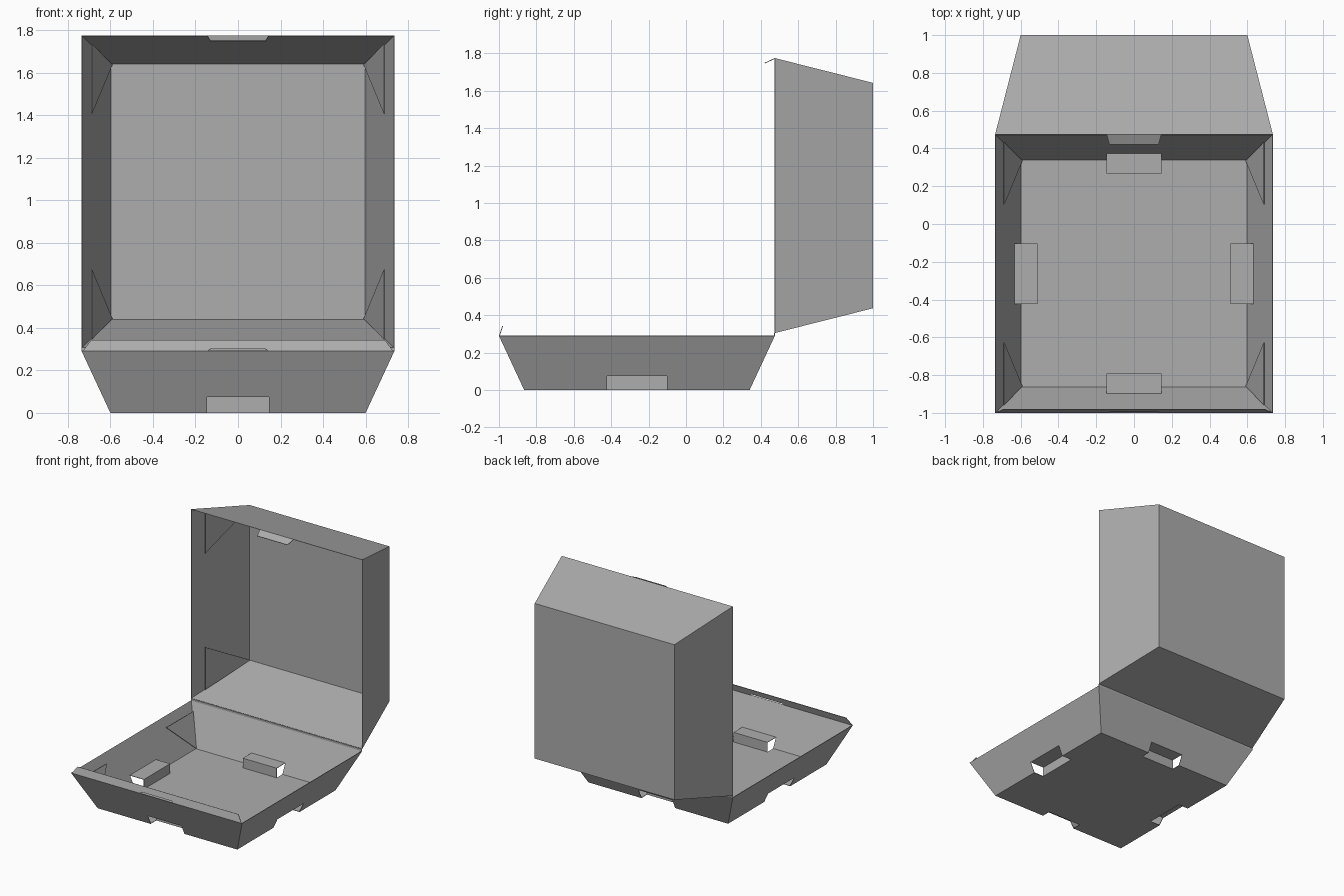
import bpy, bmesh, math
from mathutils import Vector

if "Cube" in bpy.data.objects:
    bpy.data.objects.remove(bpy.data.objects["Cube"], do_unlink=True)

# Plain grey card
GREY = (0.42, 0.42, 0.42, 1.0)
card = bpy.data.materials.new("grey card")
card.use_nodes = True
card.diffuse_color = GREY
card.node_tree.nodes["Principled BSDF"].inputs["Base Color"].default_value = GREY

THICK = 0.004


def sheet(name, polys, inside, loc=(0, 0, 0), rot_x=0.0):
    """Folded card from flat polygons, thickened towards the inside point."""
    bm = bmesh.new()
    for poly in polys:
        bm.faces.new([bm.verts.new(p) for p in poly])
    bmesh.ops.remove_doubles(bm, verts=bm.verts[:], dist=1e-5)
    bm.normal_update()
    for f in bm.faces:
        if f.normal.dot(f.calc_center_median() - Vector(inside)) < 0:
            f.normal_flip()
    mesh = bpy.data.meshes.new(name)
    bm.to_mesh(mesh)
    bm.free()
    mesh.materials.append(card)
    ob = bpy.data.objects.new(name, mesh)
    bpy.context.collection.objects.link(ob)
    ob.location = loc
    ob.rotation_euler.x = rot_x
    mod = ob.modifiers.new("card thickness", "SOLIDIFY")
    mod.thickness = THICK
    mod.offset = -1


def side_point(k, u, w, z):
    """Point on side k (front, left, back, right): u along it, w outwards."""
    return [(u, -w, z), (w, u, z), (-u, w, z), (-w, -u, z)][k]


def half_box(name, floor, rim, depth, loc, rot_x=0.0, notch=None):
    """Tapered open box; notch = height, (half widths), (inner faces)."""
    polys, floor_poly = [], []
    for k in range(4):
        i = k % 2                       # 0: front/back, 1: sides
        u0, u1 = floor[i], rim[i]
        w0, w1 = floor[1 - i], rim[1 - i]
        wall = [(-u0, w0, 0)]
        floor_poly.append(side_point(k, -u0, w0, 0))
        if notch:
            nh, hw, inner = notch[0], notch[1][i], notch[2][i]
            wn = w0 + (w1 - w0) * nh / depth
            wall += [(-hw, w0, 0), (-hw, wn, nh), (hw, wn, nh), (hw, w0, 0)]
            # Folded ledge and upright, open at both ends
            for flap in ([(-hw, wn, nh), (hw, wn, nh), (hw, inner, nh), (-hw, inner, nh)],
                         [(-hw, inner, nh), (hw, inner, nh), (hw, inner, 0), (-hw, inner, 0)]):
                polys.append([side_point(k, *p) for p in flap])
            for p in ((-hw, w0), (-hw, inner), (hw, inner), (hw, w0)):
                floor_poly.append(side_point(k, *p, 0))
        wall += [(u0, w0, 0), (u1, w1, depth), (-u1, w1, depth)]
        polys.append([side_point(k, *p) for p in wall])
    polys.append(floor_poly)
    sheet(name, polys, (0, 0, depth), loc, rot_x)

    # Corner glue flaps leaning just inside the side walls
    gap, top = 0.006, depth * 0.8
    flaps = []
    for sx in (-1, 1):
        for sy in (-1, 1):
            flaps.append([(sx * (floor[0] - gap), sy * (floor[1] - gap), gap),
                          (sx * 0.69, sy * 0.695, top),
                          (sx * 0.69, sy * 0.365, top)])
    sheet(name + "_glue_flaps", flaps, (0, 0, depth), loc, rot_x)


FLOOR, RIM = (0.60, 0.6025), (0.735, 0.7375)

# Lower tray with four folded notches
half_box("tray", FLOOR, RIM, 0.29, (0, -0.2625, 0),
         notch=(0.075, (0.145, 0.16), (0.5325, 0.515)))

# Raised lid, opening towards the front
half_box("lid", FLOOR, (0.735, 0.735), 0.525, (0, 1.0, 1.04), math.pi / 2)

# Fold line joining tray and lid
sheet("hinge", [[(-0.735, 0.475, 0.29), (0.735, 0.475, 0.29),
                 (0.735, 0.475, 0.305), (-0.735, 0.475, 0.305)]], (0, 0, 0.3))

# Front lip of the tray with the locking slot along its fold
lip = [(-0.73, 0.0), (-0.145, 0.0), (-0.13, 0.2), (0.13, 0.2),
       (0.145, 0.0), (0.73, 0.0), (0.69, 1.0), (-0.69, 1.0)]
sheet("front_lip", [[(x, -1.0 + 0.018 * s, 0.29 + 0.053 * s) for x, s in lip]], (0, 0, 0.3))

# Locking tab on the lid rim
sheet("lid_tab", [[(-0.145, 0.475, 1.775), (0.145, 0.475, 1.775),
                   (0.13, 0.42, 1.75), (-0.13, 0.42, 1.75)]], (0, 0.4, 1.0))
